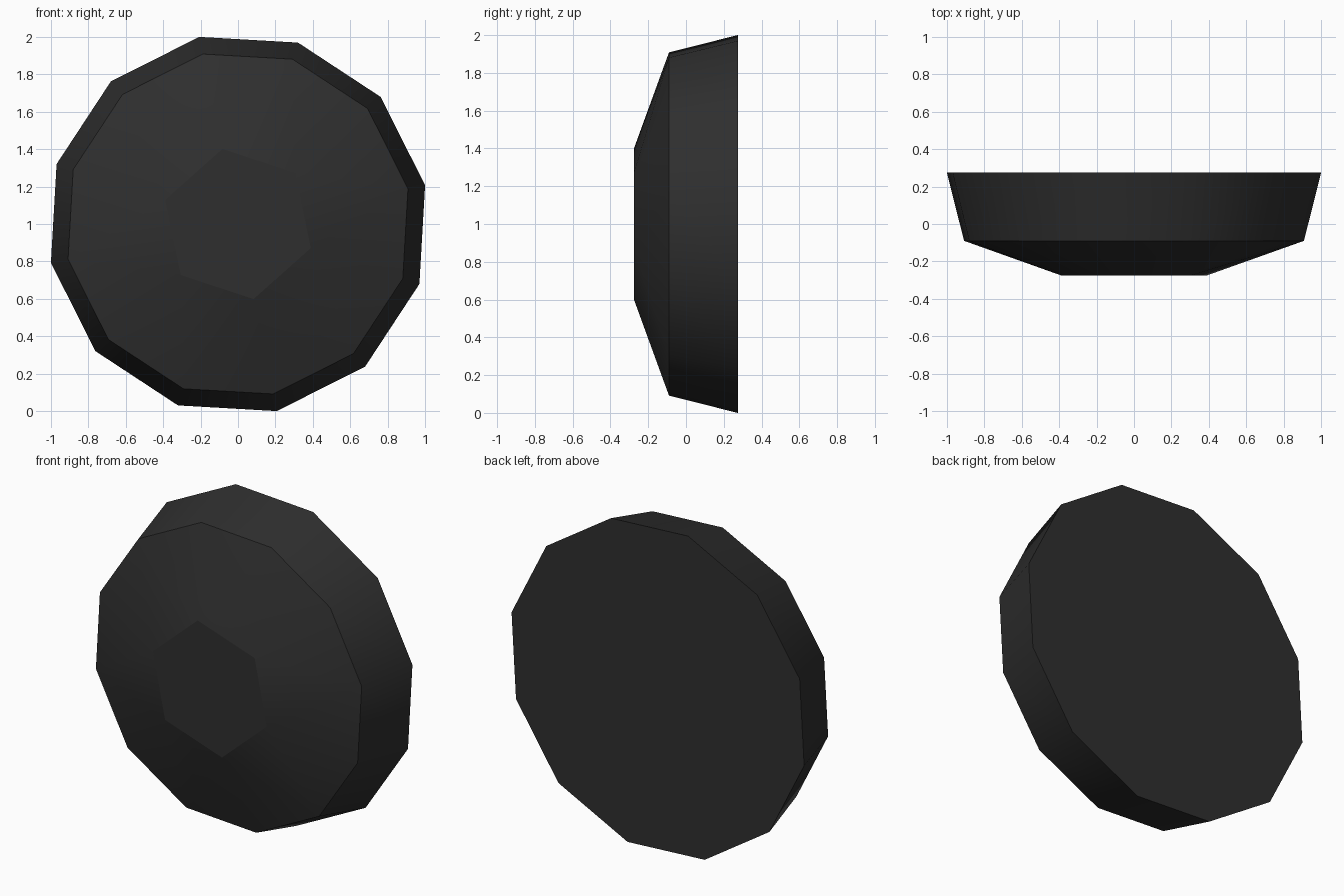
import bpy, bmesh, math

if "Cube" in bpy.data.objects:
    bpy.data.objects.remove(bpy.data.objects["Cube"])

N = 12
START = math.radians(11.7)
HALF_DEPTH = 0.275

mat = bpy.data.materials.new("charcoal black")
mat.diffuse_color = (0.028, 0.028, 0.028, 1)
mat.use_nodes = True
mat.node_tree.nodes["Principled BSDF"].inputs["Base Color"].default_value = mat.diffuse_color

bm = bmesh.new()


def ring(radius, y, step=1):
    """Ring of vertices facing -y; step 2 keeps every second corner."""
    return [bm.verts.new((radius * math.cos(START + math.tau * k / N), y,
                          1 + radius * math.sin(START + math.tau * k / N)))
            for k in range(step - 1, N + step - 1, step)]


# Three rings: wide back rim, front rim, small hexagonal front cap
back = ring(1.0215, HALF_DEPTH)
front = ring(0.928, -0.09)
cap = ring(0.41, -HALF_DEPTH, 2)

flat = [bm.faces.new(back), bm.faces.new(cap)]

# Tapered side wall
for i in range(N):
    j = (i + 1) % N
    bm.faces.new((back[i], back[j], front[j], front[i]))

# Shallow front slope joining twelve sides to six
for i in range(6):
    a, b = cap[i], cap[(i + 1) % 6]
    p, q, r = (front[(2 * i + 1 + k) % N] for k in range(3))
    bm.faces.new((a, p, q))
    bm.faces.new((a, q, b))
    bm.faces.new((b, q, r))

bmesh.ops.recalc_face_normals(bm, faces=bm.faces[:])

# Smooth around the disc, crisp along the three rings
for f in bm.faces:
    f.smooth = f not in flat
for e in bm.edges:
    if abs(e.verts[0].co.y - e.verts[1].co.y) < 1e-5:
        e.smooth = False

mesh = bpy.data.meshes.new("faceted_disc")
bm.to_mesh(mesh)
bm.free()
mesh.materials.append(mat)
obj = bpy.data.objects.new("faceted_disc", mesh)
bpy.context.collection.objects.link(obj)
